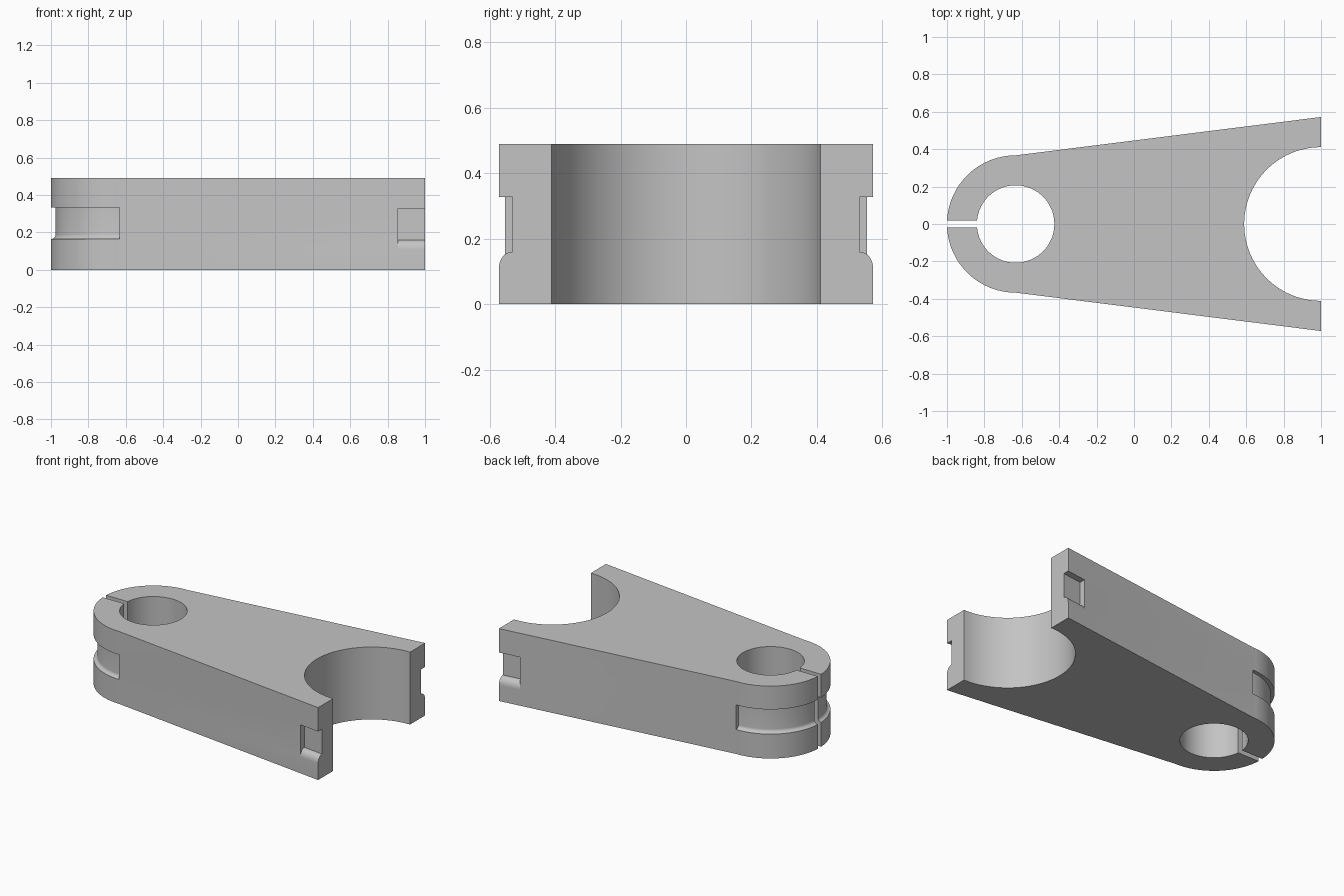
import bpy, bmesh, math

if "Cube" in bpy.data.objects:
    bpy.data.objects.remove(bpy.data.objects["Cube"])

H = 0.49                 # plate thickness
CX, R = -0.633, 0.367    # clamp end centre and radius
END_Y = 0.572            # half width at the wide end
SLOPE = (END_Y - R) / (1 - CX)

grey = bpy.data.materials.new("plain grey")
grey.diffuse_color = (0.55, 0.55, 0.55, 1)
grey.use_nodes = True
grey.node_tree.nodes["Principled BSDF"].inputs["Base Color"].default_value = grey.diffuse_color


def loft(name, sections):
    """Solid skinned through matching closed loops, capped at both ends."""
    bm = bmesh.new()
    rings = [[bm.verts.new(p) for p in s] for s in sections]
    n = len(rings[0])
    for a, b in zip(rings, rings[1:]):
        for i in range(n):
            bm.faces.new((a[i], a[(i + 1) % n], b[(i + 1) % n], b[i]))
    bm.faces.new(rings[0])
    bm.faces.new(rings[-1])
    bmesh.ops.recalc_face_normals(bm, faces=bm.faces[:])
    me = bpy.data.meshes.new(name)
    bm.to_mesh(me)
    bm.free()
    me.materials.append(grey)
    ob = bpy.data.objects.new(name, me)
    bpy.context.collection.objects.link(ob)
    return ob


def prism(name, outline, z0, z1):
    return loft(name, [[(x, y, z) for x, y in outline] for z in (z0, z1)])


def arc(cx, cy, r, a0, a1, n):
    return [(cx + r * math.cos(math.radians(a0 + (a1 - a0) * i / n)),
             cy + r * math.sin(math.radians(a0 + (a1 - a0) * i / n)))
            for i in range(n + 1)]


# Tapered arm with a round clamp end
outline = arc(CX, 0, R, 90, 270, 48) + [(1, -END_Y), (1, END_Y)]
arm = prism("clamp_arm", outline, 0, H)

# Bores and clamp slit
cutters = [
    prism("small_bore", arc(CX, 0, 0.207, 0, 360, 72)[:-1], -0.1, H + 0.1),
    prism("large_bore", arc(1.0, 0, 0.411, 0, 360, 96)[:-1], -0.1, H + 0.1),
    prism("slit", [(-1.1, -0.018), (-0.78, -0.018), (-0.78, 0.018), (-1.1, 0.018)],
          -0.1, H + 0.1),
]

# Groove around the clamp end, with a hollow rounded lower edge
profile = [(0.45, 0.332), (R - 0.024, 0.332)]
profile += arc(R, 0.189, 0.024, 180, 270, 6) + [(0.45, 0.165)]
sections = []
for i in range(49):
    a = math.radians(90 + 180 * i / 48)
    sections.append([(CX + r * math.cos(a), r * math.sin(a), z) for r, z in profile])
cutters.append(loft("clamp_groove", sections))

# Notches at the wide end, with a rounded-over lower lip
lip = [(-0.042 + 0.042 * math.sin(t), 0.11 + 0.05 * math.cos(t))
       for t in (math.pi / 2 * i / 8 for i in range(9))]
notch = [(0.1, 0.328), (-0.042, 0.328)] + lip + [(0.1, 0.11)]
for side in (-1, 1):
    cutters.append(loft("end_notch", [
        [(x, side * (R + SLOPE * (x - CX) + d), z) for d, z in notch]
        for x in (0.855, 1.1)]))

# Cut everything out of the arm and bake the result
for c in cutters:
    m = arm.modifiers.new(c.name, 'BOOLEAN')
    m.operation, m.solver, m.object = 'DIFFERENCE', 'EXACT', c
deps = bpy.context.evaluated_depsgraph_get()
baked = bpy.data.meshes.new_from_object(arm.evaluated_get(deps))
arm.modifiers.clear()
arm.data = baked
for c in cutters:
    bpy.data.objects.remove(c)

bpy.context.view_layer.objects.active = arm
arm.select_set(True)
bpy.ops.object.shade_smooth_by_angle(angle=math.radians(30))
